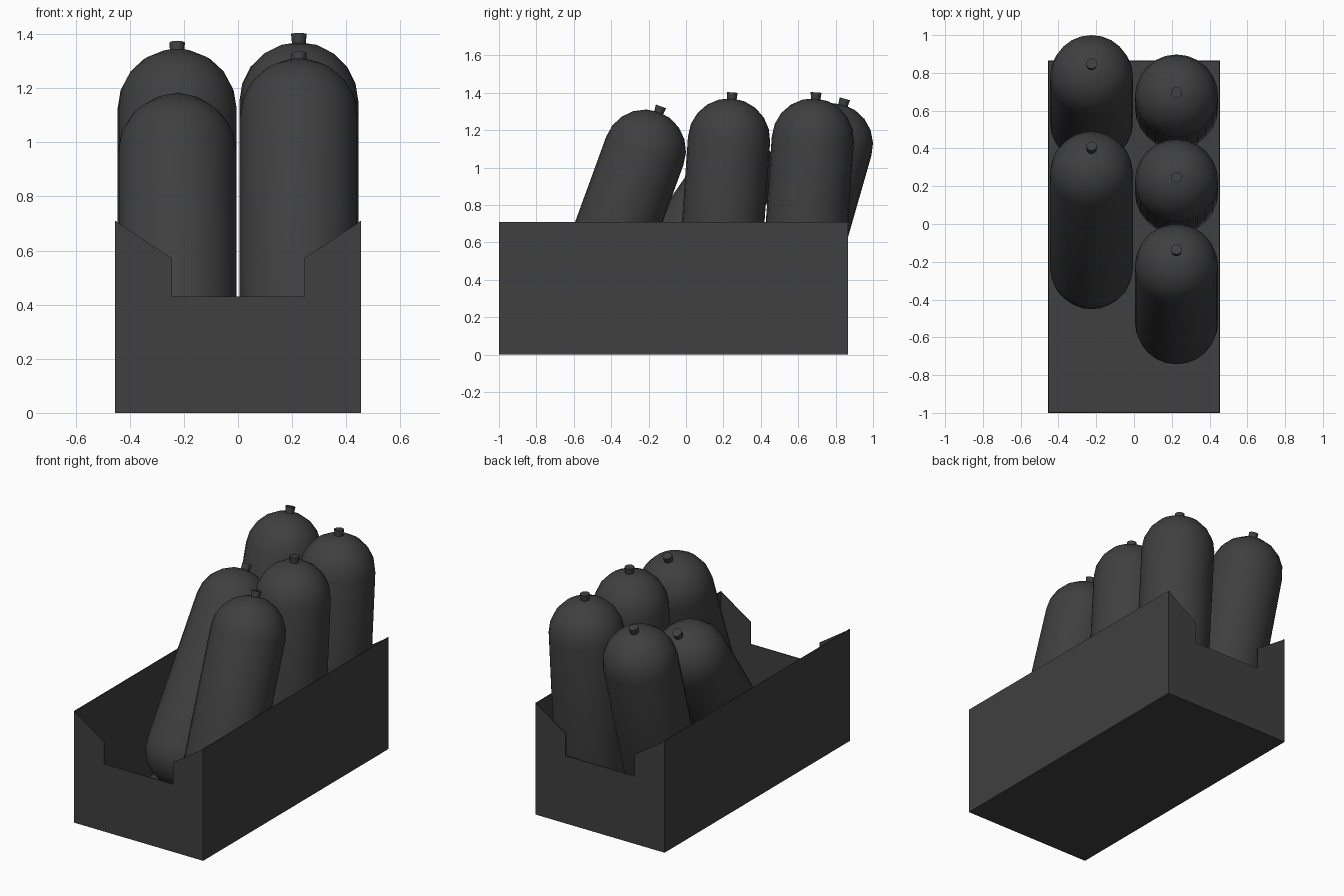
import bpy, bmesh, math
from mathutils import Matrix, Vector

cube = bpy.data.objects.get("Cube")
if cube:
    bpy.data.objects.remove(cube, do_unlink=True)

dark = bpy.data.materials.new("charcoal")
dark.use_nodes = True
colour = (0.05, 0.05, 0.05, 1)
dark.diffuse_color = colour
dark.node_tree.nodes["Principled BSDF"].inputs["Base Color"].default_value = colour

HALF_W, FRONT, BACK, TOP, WALL = 0.455, -1.0, 0.865, 0.71, 0.006
RADIUS, LENGTH = 0.22, 0.885


def add_object(name, bm):
    bmesh.ops.recalc_face_normals(bm, faces=bm.faces)
    mesh = bpy.data.meshes.new(name)
    bm.to_mesh(mesh)
    bm.free()
    mesh.materials.append(dark)
    obj = bpy.data.objects.new(name, mesh)
    bpy.context.collection.objects.link(obj)
    return obj


def panel(name, outline, thickness):
    """Extrude a flat outline along the given vector."""
    bm = bmesh.new()
    face = bm.faces.new([bm.verts.new(p) for p in outline])
    grown = bmesh.ops.extrude_face_region(bm, geom=[face], use_keep_orig=True)
    moved = [g for g in grown["geom"] if isinstance(g, bmesh.types.BMVert)]
    bmesh.ops.translate(bm, verts=moved, vec=Vector(thickness))
    return add_object(name, bm)


# Open crate: floor, plain side walls, notched end walls
panel("crate_floor", [(-HALF_W, FRONT, 0), (HALF_W, FRONT, 0),
                      (HALF_W, BACK, 0), (-HALF_W, BACK, 0)], (0, 0, WALL))
for name, side in (("left", 1), ("right", -1)):
    x = side * HALF_W
    panel("crate_wall_" + name, [(x, FRONT, 0), (x, BACK, 0), (x, BACK, TOP),
                                 (x, FRONT, TOP)], (-side * WALL, 0, 0))
half_notch = [(HALF_W, 0), (HALF_W, TOP), (0.243, 0.57), (0.243, 0.43)]
notched = half_notch + [(-x, z) for x, z in reversed(half_notch)]
for name, y, depth in (("front", FRONT, WALL), ("back", BACK, -WALL)):
    panel("crate_wall_" + name, [(x, y, z) for x, z in notched], (0, depth, 0))


def lathe(name, profile, sides):
    """Spin a radius/height profile around z."""
    bm = bmesh.new()
    verts = [bm.verts.new((r, 0, z)) for r, z in profile]
    edges = [bm.edges.new(pair) for pair in zip(verts, verts[1:])]
    bmesh.ops.spin(bm, geom=verts + edges, cent=(0, 0, 0), axis=(0, 0, 1),
                   angle=math.tau, steps=sides, use_duplicate=False)
    bmesh.ops.remove_doubles(bm, verts=bm.verts, dist=0.0005)
    return add_object(name, bm)


# Tank profile: rounded bottom, straight body, domed top (origin at dome centre)
STEPS = 5
arc = [math.pi / 2 * i / STEPS for i in range(STEPS + 1)]
bottom = [(RADIUS * math.sin(a), -LENGTH - RADIUS * math.cos(a)) for a in arc]
dome = [(RADIUS * math.cos(a), RADIUS * math.sin(a)) for a in arc]
nub = [(0, RADIUS - 0.01), (0.025, RADIUS - 0.01),
       (0.029, RADIUS + 0.032), (0, RADIUS + 0.032)]

# Each tank: name, x, y and z of dome centre, backward lean in degrees
tanks = [
    ("left_front", 0.225, -0.22, 1.09, 20),
    ("left_middle", 0.225, 0.23, 1.15, 4),
    ("left_back", 0.225, 0.678, 1.15, 4),
    ("right_front", -0.225, 0.27, 0.96, 34.5),
    ("right_back", -0.225, 0.78, 1.125, 16),
]
for name, x, y, z, lean in tanks:
    place = Matrix.Translation((x, y, z)) @ Matrix.Rotation(-math.radians(lean), 4, 'X')
    parts = [lathe("tank_" + name, bottom + dome, 24),
             lathe("valve_" + name, nub, 12)]
    for obj in parts:
        obj.matrix_world = place
        bpy.ops.object.select_all(action='DESELECT')
        obj.select_set(True)
        bpy.context.view_layer.objects.active = obj
        bpy.ops.object.shade_smooth_by_angle(angle=math.radians(40))
